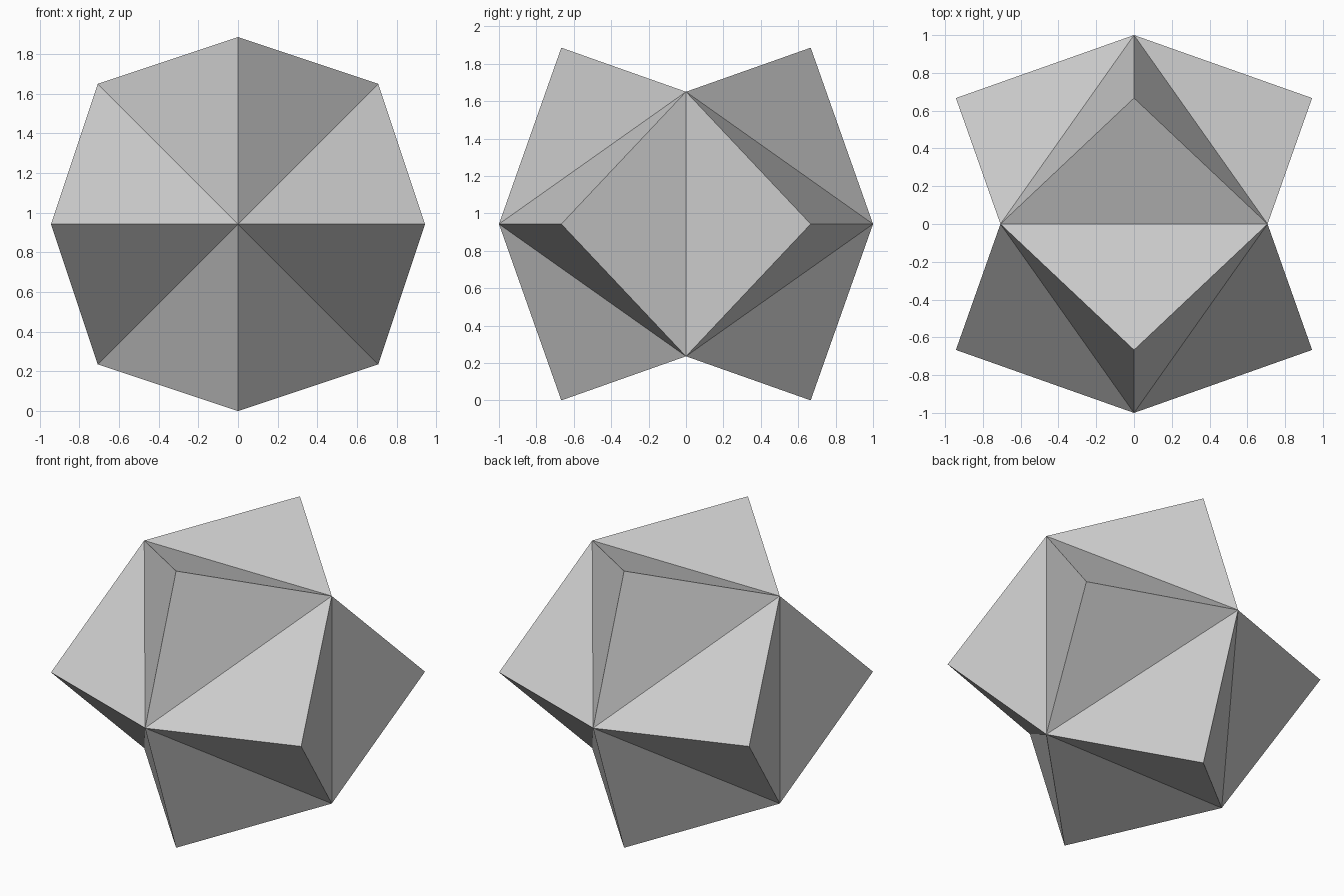
import bpy, bmesh
from math import sqrt

if "Cube" in bpy.data.objects:
    bpy.data.objects.remove(bpy.data.objects["Cube"])

bm = bmesh.new()

# Regular octahedron of radius 1, resting on edges along x, with poles on y
h = sqrt(0.5)
points = [(0, s, 0) for s in (-1, 1)]
points += [(sx * h, 0, sz * h) for sx in (-1, 1) for sz in (-1, 1)]
verts = [bm.verts.new(p) for p in points]
bmesh.ops.convex_hull(bm, input=verts)

# Raise a pyramid on every face: each face centre is pushed to twice its radius
tips = bmesh.ops.poke(bm, faces=bm.faces[:], offset=0, center_mode='MEAN')["verts"]
for v in tips:
    v.co *= 2

# Stand the shape on the ground
lowest = min(v.co.z for v in bm.verts)
bmesh.ops.translate(bm, verts=bm.verts[:], vec=(0, 0, -lowest))
bmesh.ops.recalc_face_normals(bm, faces=bm.faces[:])

mesh = bpy.data.meshes.new("star_polyhedron")
bm.to_mesh(mesh)
bm.free()
bpy.context.collection.objects.link(bpy.data.objects.new("star_polyhedron", mesh))
